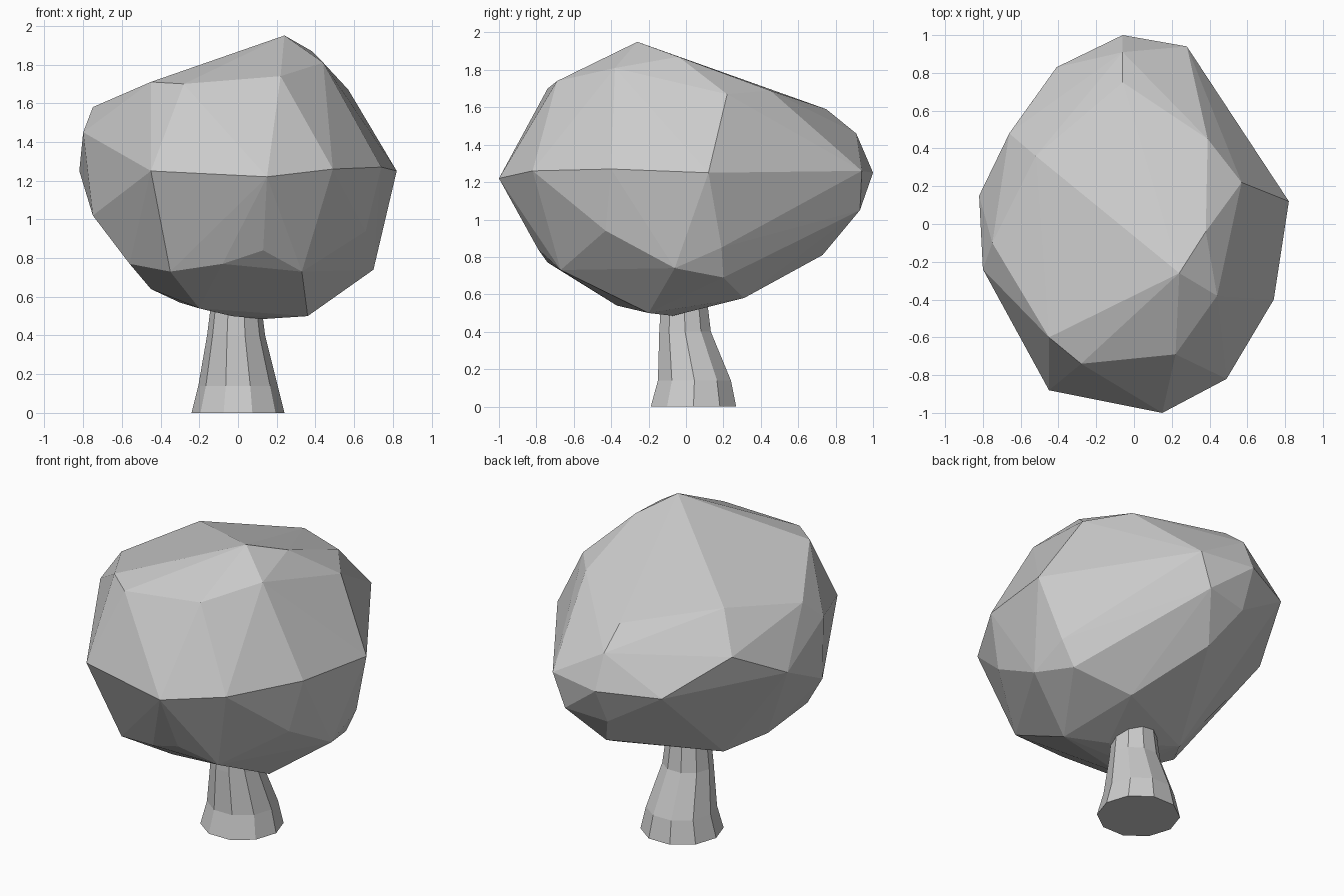
import bpy, bmesh, math


def finish(bm, name):
    bmesh.ops.recalc_face_normals(bm, faces=bm.faces[:])
    mesh = bpy.data.meshes.new(name)
    bm.to_mesh(mesh)
    bm.free()
    obj = bpy.data.objects.new(name, mesh)
    bpy.context.collection.objects.link(obj)
    return obj


# Trunk: flared ten-sided rings (z, centre x, centre y, radius x, radius y)
rings = [(0, 0, .04, .24, .24), (.14, 0, .045, .205, .205),
         (.40, -.01, -.005, .15, .145), (.56, -.01, -.01, .13, .13)]
SIDES = 10
bm = bmesh.new()
loops = []
for z, cx, cy, rx, ry in rings:
    loops.append([bm.verts.new((cx + rx * math.cos(2 * math.pi * i / SIDES),
                                cy + ry * math.sin(2 * math.pi * i / SIDES), z))
                  for i in range(SIDES)])
for a, b in zip(loops, loops[1:]):
    for i in range(SIDES):
        j = (i + 1) % SIDES
        bm.faces.new((a[i], a[j], b[j], b[i]))
bm.faces.new(loops[0][::-1])
bm.faces.new(loops[-1])
finish(bm, "trunk")

# Crown: faceted foliage, the hull around a few levels of corner points
top = [(.24, -.26, 1.95), (.38, -.04, 1.87), (.44, -.38, 1.81), (.22, -.69, 1.74),
       (-.28, -.74, 1.70), (-.45, -.60, 1.71), (-.75, -.10, 1.58), (-.52, .36, 1.66),
       (-.06, .75, 1.59), (.39, .45, 1.69), (.57, .22, 1.67)]
middle = [(-.80, -.24, 1.45), (-.66, .48, 1.43), (-.06, .91, 1.46), (-.82, .15, 1.25),
          (-.45, -.88, 1.25), (.15, -1.0, 1.22), (.49, -.82, 1.26), (.74, -.40, 1.27),
          (.82, .12, 1.25), (.28, .94, 1.26), (-.06, 1.0, 1.25), (-.41, .83, 1.23)]
bottom = [(-.75, -.30, 1.02), (-.56, -.42, .77), (-.35, -.67, .73), (-.08, -.74, .77),
          (.13, -.79, .84), (.33, -.67, .73), (.66, -.43, .94), (.70, -.06, .74),
          (.70, .19, .85), (.62, .20, .69), (.20, .93, 1.05), (-.07, .89, 1.02),
          (.05, .73, .81), (.28, .31, .58), (-.30, .05, .57), (-.45, -.18, .64),
          (-.20, -.37, .54), (-.03, -.20, .50), (.13, -.07, .485), (.36, -.20, .50)]
bm = bmesh.new()
for p in top + middle + bottom:
    bm.verts.new(p)
hull = bmesh.ops.convex_hull(bm, input=bm.verts[:])
# drop corner points that fell inside the hull
bmesh.ops.delete(bm, geom=[v for v in bm.verts if not v.link_faces], context='VERTS')
finish(bm, "crown")
